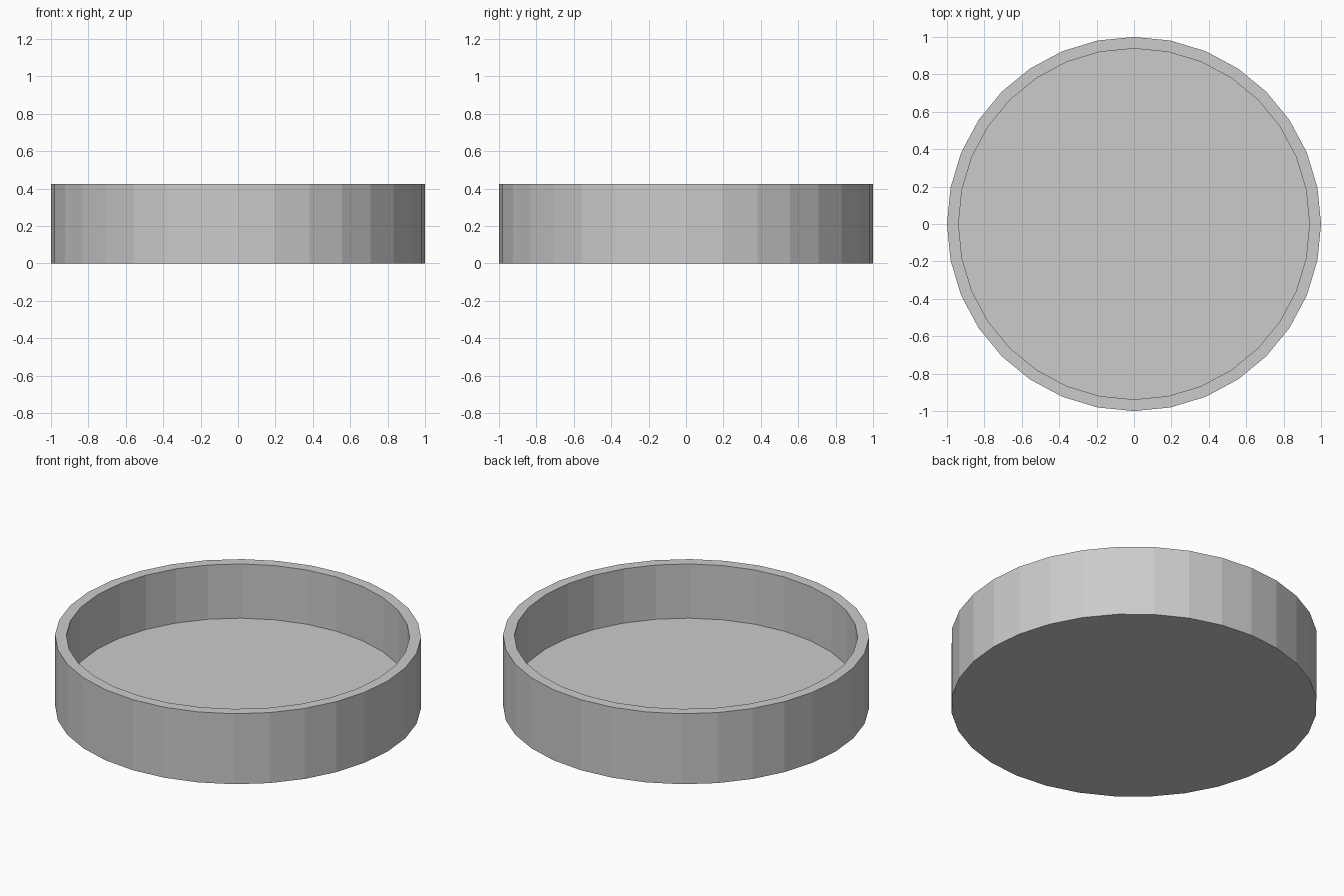
import bpy, bmesh
from math import cos, sin, tau

if "Cube" in bpy.data.objects:
    bpy.data.objects.remove(bpy.data.objects["Cube"])

SIDES = 32
# Half profile (radius, height): underside edge, outer rim, inner rim, floor edge
PROFILE = [(1.0, 0.0), (1.0, 0.425), (0.938, 0.425), (0.938, 0.098)]

# Round open tray: rings joined by flat quads, capped underside and floor
bm = bmesh.new()
rings = [[bm.verts.new((r * cos(tau * i / SIDES), r * sin(tau * i / SIDES), z))
          for i in range(SIDES)] for r, z in PROFILE]
for low, high in zip(rings, rings[1:]):
    for i in range(SIDES):
        j = (i + 1) % SIDES
        bm.faces.new((low[i], low[j], high[j], high[i]))
bm.faces.new(rings[0][::-1])
bm.faces.new(rings[-1])
bmesh.ops.recalc_face_normals(bm, faces=bm.faces[:])

mesh = bpy.data.meshes.new("round_tray")
bm.to_mesh(mesh)
bm.free()
tray = bpy.data.objects.new("round_tray", mesh)
bpy.context.collection.objects.link(tray)
